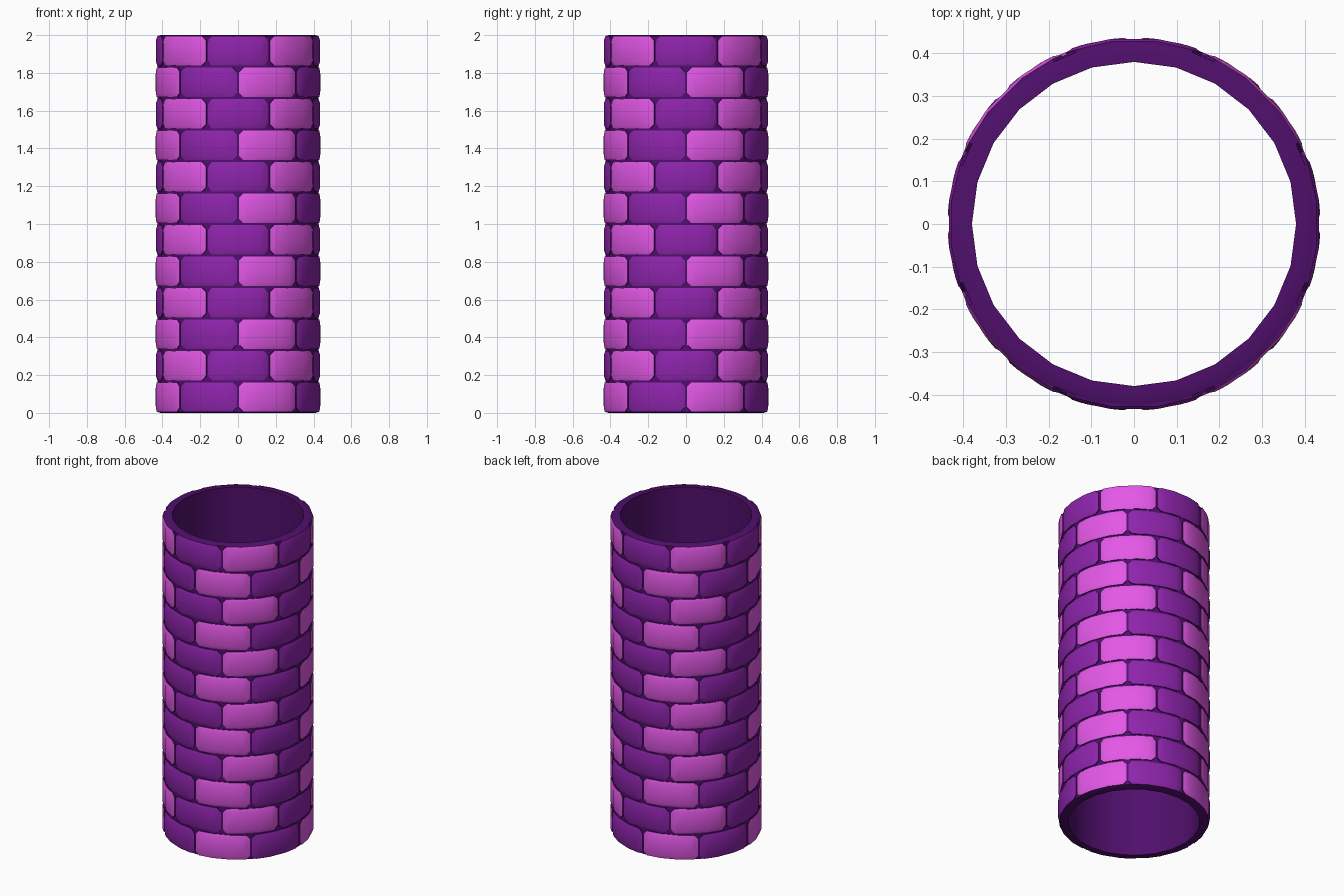
import bpy, bmesh
from math import radians, cos, sin, pi

if "Cube" in bpy.data.objects:
    bpy.data.objects.remove(bpy.data.objects["Cube"])

ROWS, PER_ROW, HEIGHT = 12, 8, 2.0
ROW_H, STEP = HEIGHT / ROWS, 360 / PER_ROW


def linear(c):
    c /= 255
    return c / 12.92 if c <= 0.04045 else ((c + 0.055) / 1.055) ** 2.4


def material(name, r, g, b):
    m = bpy.data.materials.new(name)
    m.diffuse_color = (linear(r), linear(g), linear(b), 1)
    m.use_nodes = True
    m.node_tree.nodes["Principled BSDF"].inputs["Base Color"].default_value = m.diffuse_color
    return m


MORTAR = material("deep_purple_mortar", 80, 15, 108)
VIOLET = material("violet_brick", 142, 36, 172)
PINK = material("pink_brick", 228, 88, 232)


def polar(r, deg, z):
    return (r * cos(radians(deg)), r * sin(radians(deg)), z)


def finish(name, bm, mats):
    bmesh.ops.recalc_face_normals(bm, faces=bm.faces)
    mesh = bpy.data.meshes.new(name)
    bm.to_mesh(mesh)
    bm.free()
    for m in mats:
        mesh.materials.append(m)
    ob = bpy.data.objects.new(name, mesh)
    bpy.context.collection.objects.link(ob)
    bpy.ops.object.select_all(action='DESELECT')
    ob.select_set(True)
    bpy.context.view_layer.objects.active = ob
    bpy.ops.object.shade_smooth_by_angle(angle=radians(35))


# Mortar tube: closed wall profile swept around z in 24 steps
bm = bmesh.new()
profile = [(0.38, 0), (0.41, 0), (0.427, 0.006), (0.427, HEIGHT - 0.006),
           (0.41, HEIGHT), (0.38, HEIGHT)]
rings = [[bm.verts.new(polar(r, i * 15, z)) for r, z in profile] for i in range(24)]
for i in range(24):
    a, b = rings[i], rings[(i + 1) % 24]
    for j in range(len(profile)):
        k = (j + 1) % len(profile)
        bm.faces.new((a[j], b[j], b[k], a[k]))
finish("mortar_tube", bm, [MORTAR])


def outline(bm, start, z0, r, inset, chop=0.022):
    """Clipped-corner brick outline wrapped on radius r, 12 points."""
    to_deg = 180 / (pi * 0.43)
    a0, a1 = start + inset * to_deg, start + STEP - inset * to_deg
    lo, hi, c = z0 + inset, z0 + ROW_H - inset, chop * to_deg
    cols = [a0 + c, start + STEP / 3, start + 2 * STEP / 3, a1 - c]
    pts = [(a, lo) for a in cols] + [(a1, lo + chop), (a1, hi - chop)]
    pts += [(a, hi) for a in reversed(cols)] + [(a0, hi - chop), (a0, lo + chop)]
    return [bm.verts.new(polar(r, a, z)) for a, z in pts]


def brick(bm, start, z0, mat):
    base = outline(bm, start, z0, 0.41, 0.005)
    rim = outline(bm, start, z0, 0.431, 0.006)
    face = outline(bm, start, z0, 0.437, 0.024)
    for low, high, index in ((base, rim, 0), (rim, face, mat)):
        for i in range(12):
            j = (i + 1) % 12
            bm.faces.new((low[i], low[j], high[j], high[i])).material_index = index
    # Front face strips, from the left end to the right end
    strips = [(11, 0, 9, 10), (0, 1, 8, 9), (1, 2, 7, 8), (2, 3, 6, 7), (3, 4, 5, 6)]
    for s in strips:
        bm.faces.new([face[i] for i in s]).material_index = mat


# Brick courses: alternate colours, every other course shifted half a brick
for row in range(ROWS):
    bm = bmesh.new()
    shift = -STEP / 2 if row % 2 else 0
    for n in range(PER_ROW):
        pink = (n + row) % 2 == 0 if row % 2 == 0 else n % 2 == 1
        brick(bm, n * STEP + shift, row * ROW_H, 2 if pink else 1)
    finish(f"brick_course_{row + 1:02d}", bm, [MORTAR, VIOLET, PINK])
